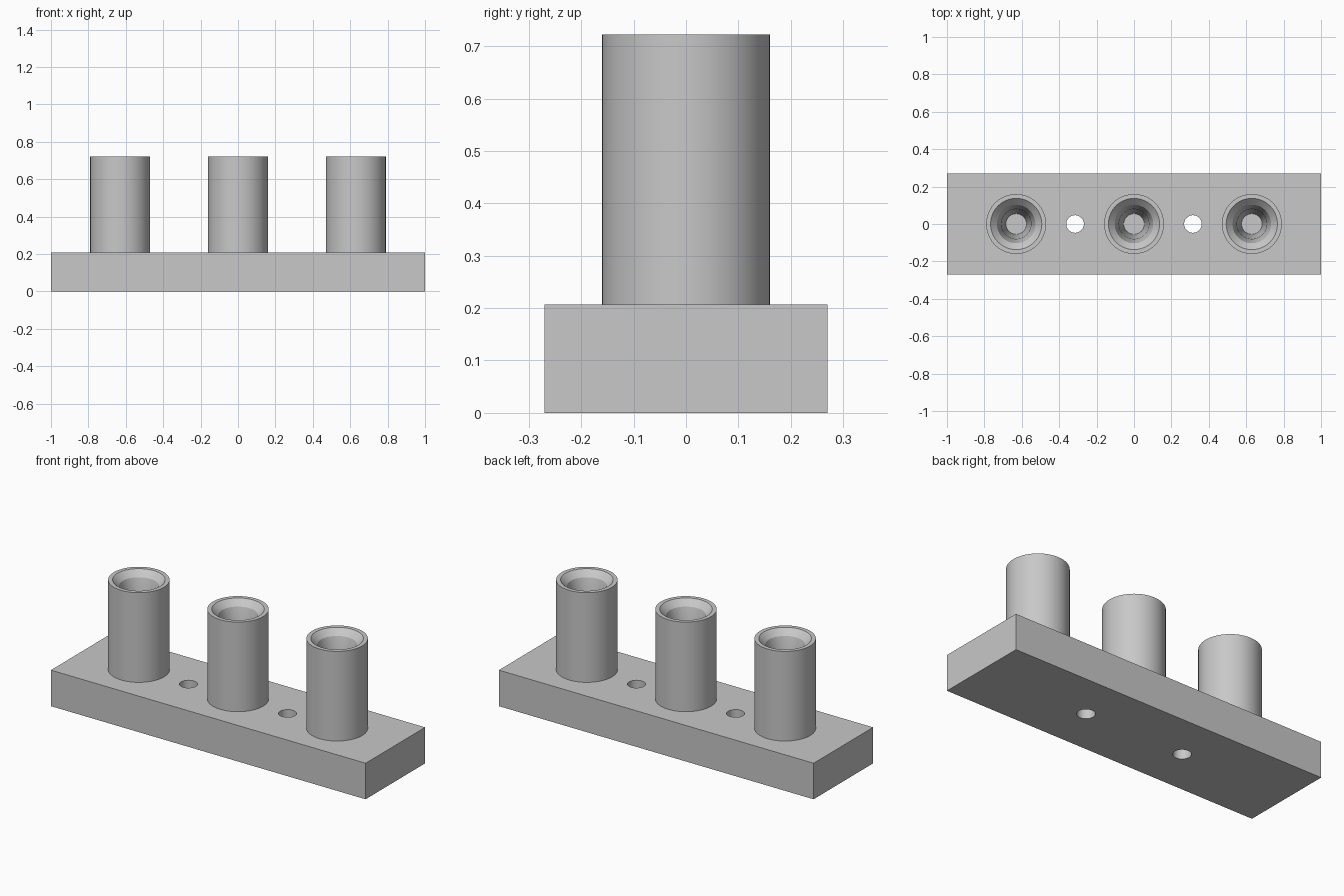
import bpy
import bmesh
import math
from mathutils import Matrix

cube = bpy.data.objects.get("Cube")
if cube:
    bpy.data.objects.remove(cube, do_unlink=True)

grey = bpy.data.materials.new("plain grey")
grey.use_nodes = True
GREY = (0.58, 0.58, 0.58, 1)
grey.diffuse_color = GREY
grey.node_tree.nodes["Principled BSDF"].inputs["Base Color"].default_value = GREY

LENGTH, DEPTH, BASE_TOP = 2.0, 0.54, 0.207
SPACING = 0.63
SEGMENTS = 64


def add_object(name, bm):
    mesh = bpy.data.meshes.new(name)
    bm.to_mesh(mesh)
    bm.free()
    mesh.materials.append(grey)
    obj = bpy.data.objects.new(name, mesh)
    bpy.context.collection.objects.link(obj)
    return obj


def activate(obj):
    bpy.ops.object.select_all(action='DESELECT')
    obj.select_set(True)
    bpy.context.view_layer.objects.active = obj


def smooth(obj):
    activate(obj)
    bpy.ops.object.shade_smooth_by_angle(angle=math.radians(15))


def revolve(name, profile, x):
    """Spin a list of (radius, height) points around a vertical axis at x."""
    bm = bmesh.new()
    verts = [bm.verts.new((r, 0, z)) for r, z in profile]
    edges = [bm.edges.new(pair) for pair in zip(verts, verts[1:])]
    bmesh.ops.spin(bm, geom=verts + edges, cent=(0, 0, 0), axis=(0, 0, 1),
                   angle=math.tau, steps=SEGMENTS)
    bmesh.ops.remove_doubles(bm, verts=bm.verts, dist=0.0001)
    bmesh.ops.recalc_face_normals(bm, faces=bm.faces)
    obj = add_object(name, bm)
    obj.location.x = x
    smooth(obj)
    return obj


# Base block
bm = bmesh.new()
bmesh.ops.create_cube(bm, size=1)
bmesh.ops.scale(bm, vec=(LENGTH, DEPTH, BASE_TOP), verts=bm.verts)
bmesh.ops.translate(bm, vec=(0, 0, BASE_TOP / 2), verts=bm.verts)
base = add_object("base_block", bm)

# Screw holes through the base, midway between the posts
bm = bmesh.new()
for side in (-1, 1):
    bmesh.ops.create_cone(bm, cap_ends=True, segments=SEGMENTS, radius1=0.047,
                          radius2=0.047, depth=1,
                          matrix=Matrix.Translation((side * SPACING / 2, 0, 0)))
cutter = add_object("hole_cutter", bm)
cutter.hide_render = True
activate(base)
cut = base.modifiers.new("screw_holes", 'BOOLEAN')
cut.operation = 'DIFFERENCE'
cut.solver = 'EXACT'
cut.object = cutter
bpy.ops.object.modifier_apply(modifier=cut.name)
bpy.data.objects.remove(cutter, do_unlink=True)
smooth(base)

# Hollow posts: outer wall, rim, chamfered mouth, tapering bore and flat floor
post_profile = [
    (0, BASE_TOP - 0.01), (0.16, BASE_TOP - 0.01), (0.16, 0.722),
    (0.137, 0.722), (0.103, 0.688), (0.08, 0.60), (0.055, 0.22), (0, 0.22),
]
for label, i in (("right", -1), ("centre", 0), ("left", 1)):
    revolve(label + "_post", post_profile, i * SPACING)
